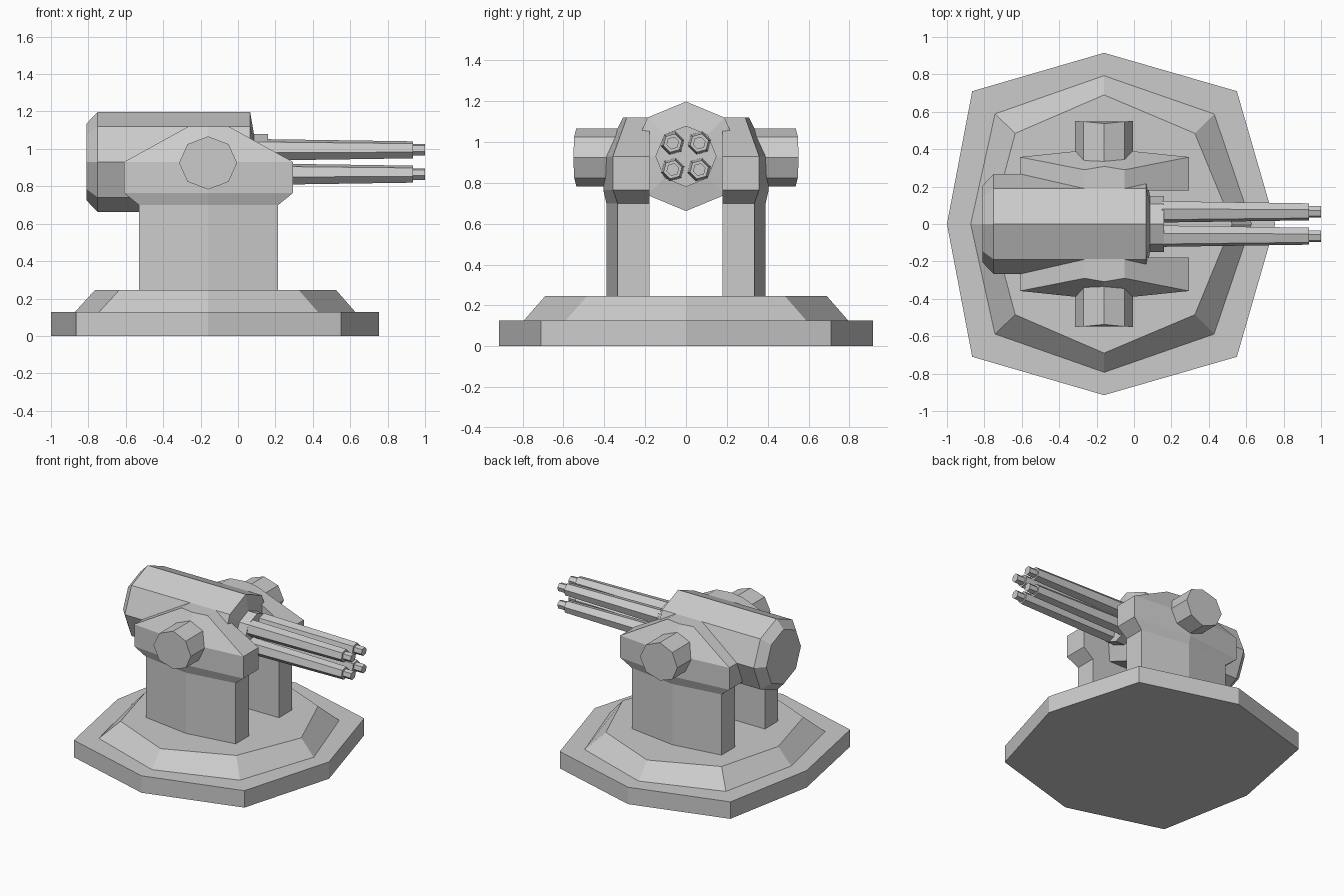
import bpy
from math import cos, sin, pi, radians

if "Cube" in bpy.data.objects:
    bpy.data.objects.remove(bpy.data.objects["Cube"])

CZ = 0.93      # height of the gun axis
MX = -0.16     # pivot position along x


def loft(name, rings):
    """Skin a stack of equal-length rings and cap both ends."""
    n = len(rings[0])
    verts = [p for r in rings for p in r]
    faces = [(k * n + i, k * n + (i + 1) % n, (k + 1) * n + (i + 1) % n, (k + 1) * n + i)
             for k in range(len(rings) - 1) for i in range(n)]
    faces += [tuple(range(n))[::-1], tuple(range(len(verts) - n, len(verts)))]
    me = bpy.data.meshes.new(name)
    me.from_pydata(verts, [], faces)
    ob = bpy.data.objects.new(name, me)
    bpy.context.collection.objects.link(ob)
    # consistent outward normals
    bpy.context.view_layer.objects.active = ob
    bpy.ops.object.mode_set(mode='EDIT')
    bpy.ops.mesh.select_all(action='SELECT')
    bpy.ops.mesh.normals_make_consistent(inside=False)
    bpy.ops.object.mode_set(mode='OBJECT')
    return ob


def ring_x(x, r, n=8, y=0, z=CZ, rot=0):
    return [(x, y + r * cos(2 * pi * i / n + rot), z + r * sin(2 * pi * i / n + rot))
            for i in range(n)]


def ring_base(z, back, back_c, side, front_c, front, yc):
    half = [(back_c, yc), (MX, side), (front_c, yc)]
    pts = [(back, 0)] + half + [(front, 0)] + [(x, -y) for x, y in half[::-1]]
    return [(x, y, z) for x, y in pts]


# Stepped octagonal base
loft("base_plate", [ring_base(z, -1, -0.865, 0.915, 0.55, 0.755, 0.71) for z in (0, 0.127)])
loft("base_step", [ring_base(0.125, -0.875, -0.745, 0.795, 0.43, 0.63, 0.59),
                   ring_base(0.245, -0.765, -0.635, 0.69, 0.325, 0.525, 0.485)])


def ring_side(s, z, x0, x1, y_end, y_mid):
    return [(x0, s * 0.178, z), (x1, s * 0.178, z), (x1, s * y_end, z),
            (MX, s * y_mid, z), (x0, s * y_end, z)]


for s, side in ((1, "left"), (-1, "right")):
    # Pillar with flared bracket on top
    loft(side + "_pillar", [ring_side(s, z, -0.53, 0.215, 0.335, 0.39) for z in (0.24, 0.70)])
    loft(side + "_bracket", [ring_side(s, 0.70, -0.53, 0.215, 0.335, 0.39),
                             ring_side(s, 0.765, -0.61, 0.295, 0.358, 0.405),
                             ring_side(s, 0.93, -0.61, 0.295, 0.358, 0.405),
                             ring_side(s, 1.12, -0.265, -0.05, 0.29, 0.308)])
    # Pivot cap
    rings = []
    for y, bulge in ((0.30, 0), (0.537, 0.015)):
        rings.append([(MX + 0.155 * cos(i * pi / 4), s * (y + bulge * abs(cos(i * pi / 4))),
                       0.925 + 0.142 * sin(i * pi / 4)) for i in range(8)])
    loft(side + "_pivot_cap", rings)

# Gun housing and muzzle collar
loft("gun_housing", [ring_x(-0.81, 0.205), ring_x(-0.75, 0.268),
                     ring_x(0.065, 0.268), ring_x(0.085, 0.15)])
loft("barrel_collar", [ring_x(0.06, 0.15), ring_x(0.16, 0.15)])

# Four tapered barrels with narrow tips
for j in range(4):
    a = pi / 4 + j * pi / 2
    y, z = 0.092 * cos(a), CZ + 0.092 * sin(a)
    rot = radians(15)
    loft("barrel_%d" % (j + 1),
         [ring_x(x, r, 6, y, z, rot) for x, r in
          ((0.15, 0.059), (0.935, 0.047), (0.935, 0.032), (1.0, 0.032))])
